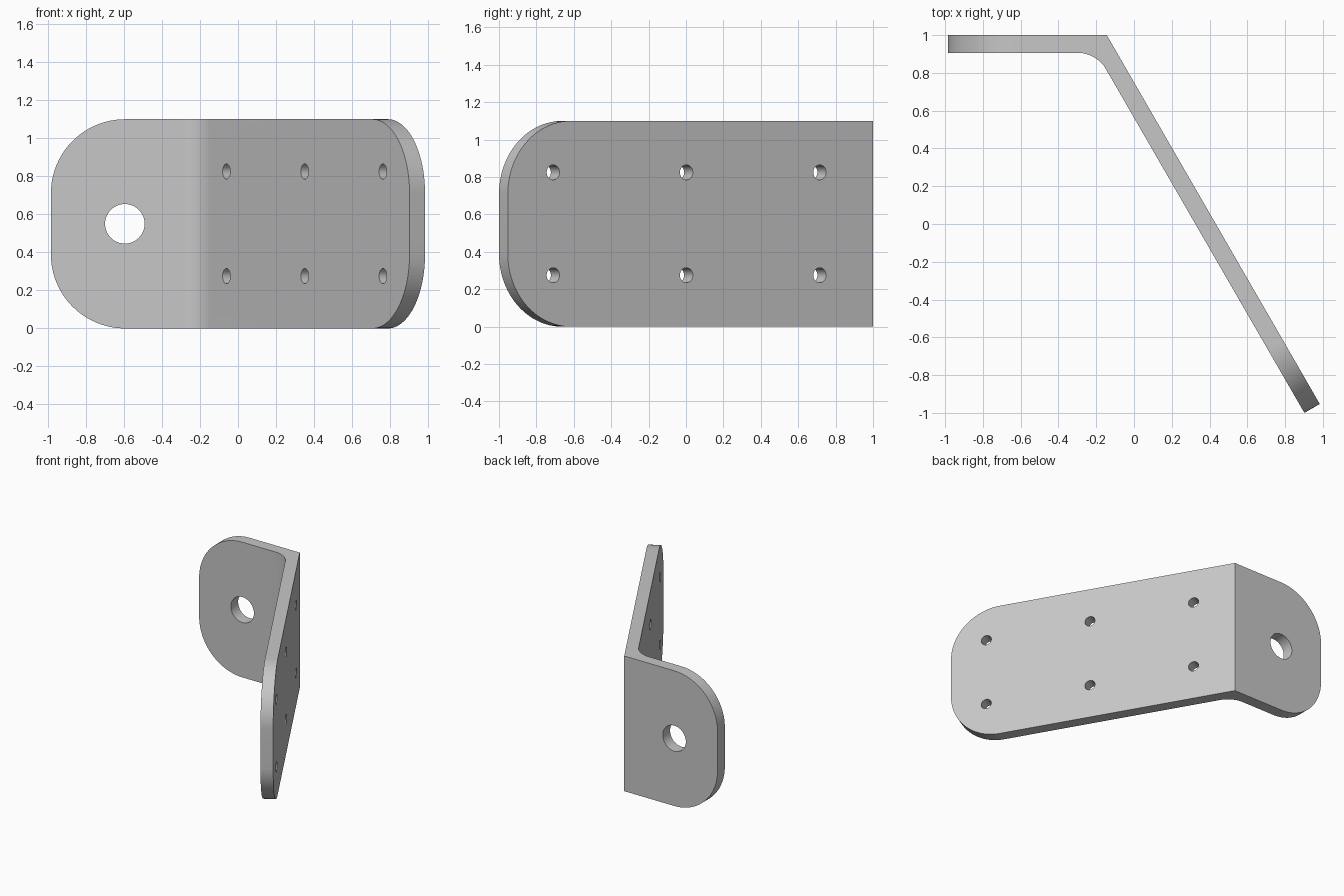
import bpy, bmesh, math
from mathutils import Vector, Matrix

cube = bpy.data.objects.get("Cube")
if cube:
    bpy.data.objects.remove(cube, do_unlink=True)

HEIGHT, THICK = 1.1, 0.094
SHORT, LONG = 0.84, 2.255          # outer lengths of the two arms
CORNER_R, FILLET_R = 0.39, 0.16
BEND = math.radians(60)

corner = Vector((-0.144, 1, 0))
along = Vector((math.cos(BEND), -math.sin(BEND), 0))    # long arm direction
inward = Vector((-math.sin(BEND), -math.cos(BEND), 0))  # through the long arm
back = THICK * math.tan(BEND / 2)

steel = bpy.data.materials.new("light grey metal")
steel.use_nodes = True
grey = (0.57, 0.57, 0.57, 1)
steel.diffuse_color = grey
steel.node_tree.nodes["Principled BSDF"].inputs["Base Color"].default_value = grey


def make_object(name, bm):
    bmesh.ops.recalc_face_normals(bm, faces=bm.faces)
    mesh = bpy.data.meshes.new(name)
    bm.to_mesh(mesh)
    bm.free()
    mesh.materials.append(steel)
    obj = bpy.data.objects.new(name, mesh)
    bpy.context.collection.objects.link(obj)
    return obj


# Bent plate: plan profile extruded upwards
left_end = corner + Vector((-SHORT, 0, 0))
long_end = corner + along * LONG
inner = corner + Vector((-back, -THICK, 0))
profile = [left_end, left_end + Vector((0, -THICK, 0)), inner,
           long_end + inward * THICK, long_end, corner]
bm = bmesh.new()
base = bm.faces.new([bm.verts.new(p) for p in profile])
top = bmesh.ops.extrude_face_region(bm, geom=[base])
bmesh.ops.translate(bm, vec=(0, 0, HEIGHT),
                    verts=[v for v in top["geom"] if isinstance(v, bmesh.types.BMVert)])


def edges_between(p, q):
    def near(a, b):
        return (a.xy - b.xy).length < 0.001
    return [e for e in bm.edges if
            (near(e.verts[0].co, p) and near(e.verts[1].co, q)) or
            (near(e.verts[0].co, q) and near(e.verts[1].co, p))]


# Inner bend fillet, then the rounded corners at both ends
bmesh.ops.bevel(bm, geom=edges_between(inner, inner), affect='EDGES',
                offset=FILLET_R * math.tan(BEND / 2), segments=12, profile=0.5)
ends = [e for pair in (profile[0:2], profile[3:5]) for e in edges_between(*pair)
        if abs(e.verts[0].co.z - e.verts[1].co.z) < 0.001]
bmesh.ops.bevel(bm, geom=ends, affect='EDGES',
                offset=CORNER_R, segments=24, profile=0.5)
bracket = make_object("bent_bracket", bm)

# Hole cutters: one large through the short arm, six small through the long arm
holes = bmesh.new()


def add_hole(centre, axis, radius):
    turn = Vector((0, 0, 1)).rotation_difference(axis).to_matrix().to_4x4()
    bmesh.ops.create_cone(holes, cap_ends=True, segments=48, radius1=radius,
                          radius2=radius, depth=0.3,
                          matrix=Matrix.Translation(centre) @ turn)


add_hole(Vector((-0.595, 1 - THICK / 2, HEIGHT / 2)), Vector((0, 1, 0)), 0.104)
for step in (-1, 0, 1):
    for z in (HEIGHT / 4, HEIGHT * 3 / 4):
        centre = corner + along * (1.152 + step * 0.823) + inward * THICK / 2
        add_hole(centre + Vector((0, 0, z)), inward, 0.04)
cutter = make_object("hole_cutter", holes)
cutter.hide_render = True

cut = bracket.modifiers.new("holes", 'BOOLEAN')
cut.operation = 'DIFFERENCE'
cut.solver = 'EXACT'
cut.object = cutter
bpy.context.view_layer.objects.active = bracket
bracket.select_set(True)
bpy.ops.object.modifier_apply(modifier=cut.name)
bpy.data.objects.remove(cutter, do_unlink=True)
bpy.ops.object.shade_smooth_by_angle(angle=math.radians(30))
